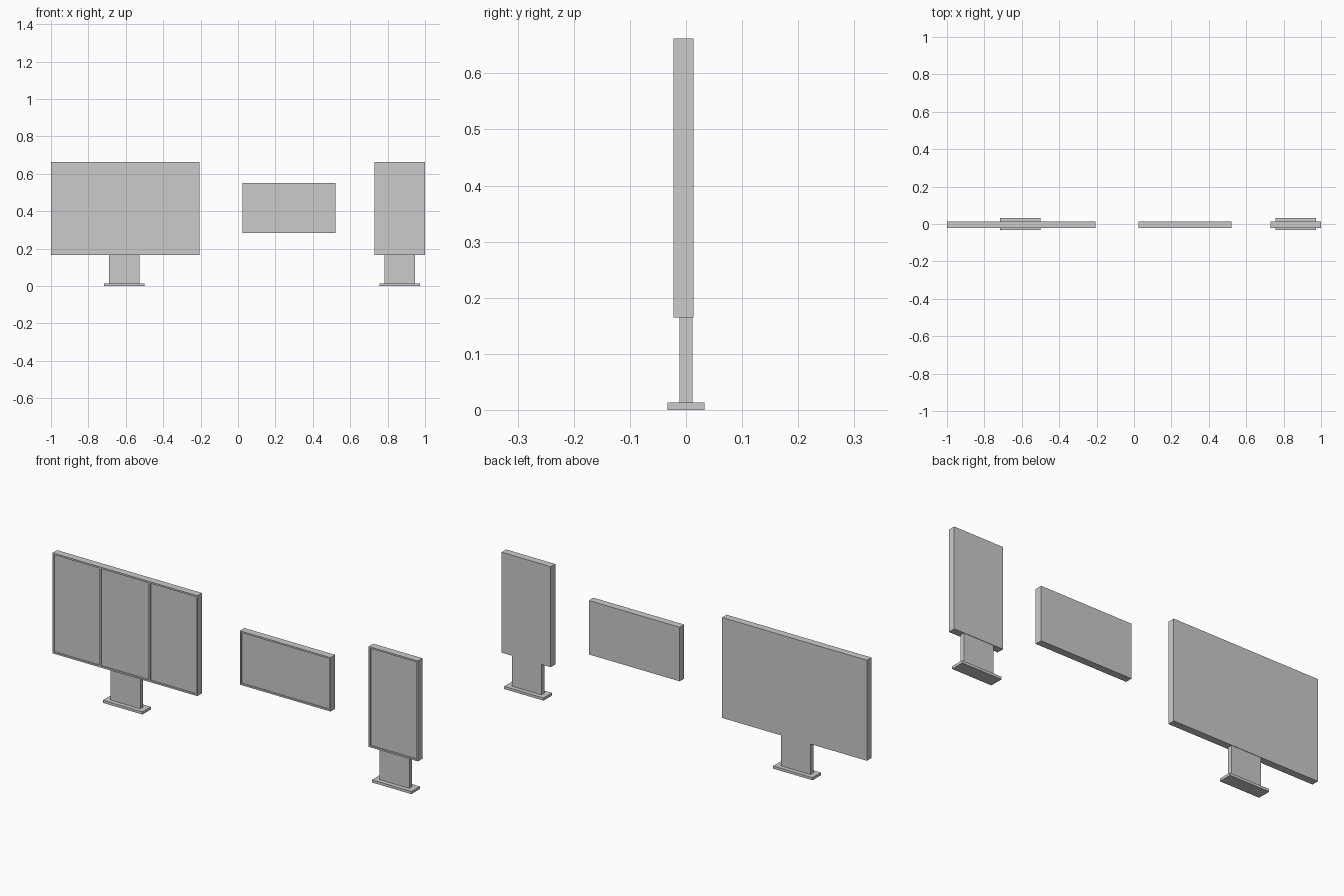
import bpy, bmesh
from mathutils import Matrix, Vector

if "Cube" in bpy.data.objects:
    bpy.data.objects.remove(bpy.data.objects["Cube"])

RIM = 0.008       # frame width around each screen
RECESS = 0.006    # screen set-back
Y0, Y1 = -0.022, 0.0135


def finish(bm, name):
    bmesh.ops.recalc_face_normals(bm, faces=bm.faces)
    me = bpy.data.meshes.new(name)
    bm.to_mesh(me)
    bm.free()
    ob = bpy.data.objects.new(name, me)
    bpy.context.collection.objects.link(ob)
    return ob


def box_bm(x0, x1, y0, y1, z0, z1):
    bm = bmesh.new()
    centre = Vector(((x0 + x1) / 2, (y0 + y1) / 2, (z0 + z1) / 2))
    m = Matrix.Translation(centre) @ Matrix.Diagonal((x1 - x0, y1 - y0, z1 - z0, 1))
    bmesh.ops.create_cube(bm, size=1, matrix=m)
    return bm


def box(name, *bounds):
    return finish(box_bm(*bounds), name)


def panel(name, x0, x1, z0, z1, dividers=()):
    """Slab whose front carries one recessed screen per bay."""
    bm = box_bm(x0, x1, Y0, Y1, z0, z1)
    lefts = [x0 + RIM] + [d + 0.005 for d in dividers]
    rights = [d - 0.005 for d in dividers] + [x1 - RIM]
    cuts = [((x, 0, 0), (1, 0, 0)) for x in lefts + rights]
    cuts += [((0, 0, z), (0, 0, 1)) for z in (z0 + RIM, z1 - RIM)]
    for co, no in cuts:
        bmesh.ops.bisect_plane(bm, geom=bm.verts[:] + bm.edges[:] + bm.faces[:],
                               plane_co=co, plane_no=no)
    screens = []
    for f in bm.faces:
        c = f.calc_center_median()
        if f.normal.y < -0.9 and z0 + RIM < c.z < z1 - RIM:
            if any(a < c.x < b for a, b in zip(lefts, rights)):
                screens.append(f)
    pushed = bmesh.ops.extrude_discrete_faces(bm, faces=screens)["faces"]
    verts = list({v for f in pushed for v in f.verts})
    bmesh.ops.translate(bm, verts=verts, vec=(0, RECESS, 0))
    return finish(bm, name)


def stand(name, cx):
    box(name + "_post", cx - 0.081, cx + 0.081, -0.0115, 0.0115, 0.013, 0.165)
    box(name + "_base", cx - 0.108, cx + 0.108, -0.033, 0.033, 0, 0.013)


# triple-screen board on a stand
panel("triple_panel", -1.0, -0.207, 0.165, 0.662, (-0.74, -0.47))
stand("triple_stand", -0.608)

# wide hanging board
panel("wall_panel", 0.025, 0.522, 0.284, 0.551)

# single upright board on a stand
panel("single_panel", 0.731, 1.0, 0.165, 0.662)
stand("single_stand", 0.8645)
